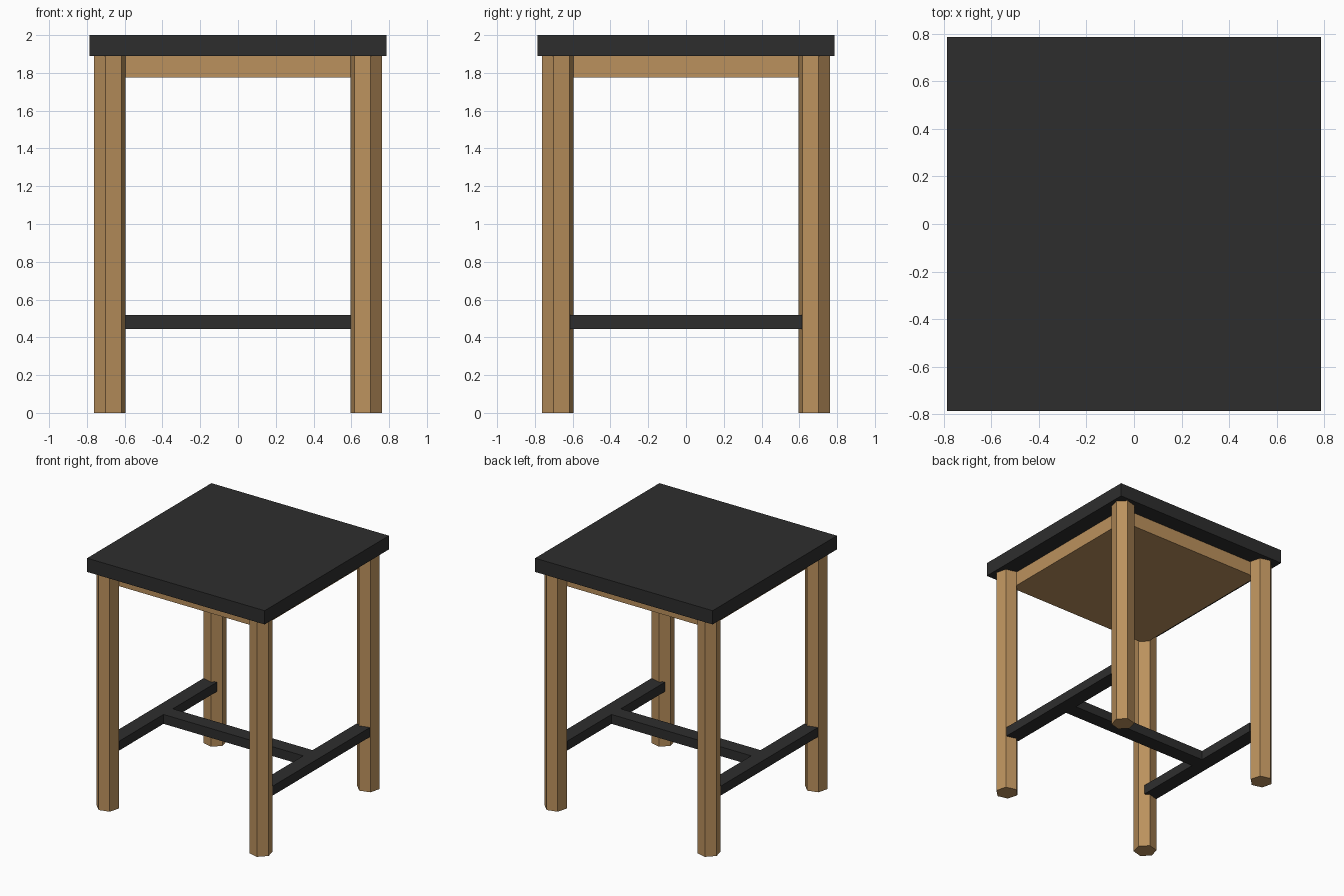
import bpy
import bmesh
import math

if "Cube" in bpy.data.objects:
    bpy.data.objects.remove(bpy.data.objects["Cube"])


def material(name, color):
    m = bpy.data.materials.new(name)
    m.diffuse_color = (*color, 1.0)
    m.use_nodes = True
    m.node_tree.nodes["Principled BSDF"].inputs["Base Color"].default_value = m.diffuse_color
    return m


BLACK = material("matte black", (0.027, 0.027, 0.027))
WOOD = material("warm wood", (0.50, 0.285, 0.11))


def finish(name, bm, mat):
    mesh = bpy.data.meshes.new(name)
    bm.to_mesh(mesh)
    bm.free()
    mesh.materials.append(mat)
    obj = bpy.data.objects.new(name, mesh)
    bpy.context.collection.objects.link(obj)
    return obj


def box(name, lo, hi, mat):
    bm = bmesh.new()
    bmesh.ops.create_cube(bm, size=1)
    for v in bm.verts:
        v.co = [(a + b) / 2 + c * (b - a) for a, b, c in zip(lo, hi, v.co)]
    return finish(name, bm, mat)


def leg(name, sx, sy):
    # Hexagonal post with one flat side facing the outer corner
    bm = bmesh.new()
    outward = math.atan2(sy, sx)
    ring = []
    for i in range(6):
        a = outward + math.radians(30 + 60 * i)
        ring.append(bm.verts.new((sx * 0.678 + 0.086 * math.cos(a),
                                  sy * 0.678 + 0.086 * math.sin(a), 0)))
    base = bm.faces.new(ring)
    top = bmesh.ops.extrude_face_region(bm, geom=[base])["geom"]
    for v in top:
        if isinstance(v, bmesh.types.BMVert):
            v.co.z = SEAT_Z
    bmesh.ops.recalc_face_normals(bm, faces=bm.faces)
    return finish(name, bm, WOOD)


SEAT_Z = 1.89
BAR_Z = (0.443, 0.518)

# Seat slab and the solid wooden block under it
box("seat", (-0.785, -0.785, SEAT_Z), (0.785, 0.785, 2.0), BLACK)
box("seat_frame", (-0.65, -0.65, 1.775), (0.65, 0.65, SEAT_Z), WOOD)

# Four legs
for sx, side in ((-1, "left"), (1, "right")):
    for sy, end in ((-1, "front"), (1, "back")):
        leg(f"{end}_{side}_leg", sx, sy)

# H-shaped footrest
for side, x in (("left", -0.677), ("right", 0.677)):
    box(f"{side}_stretcher", (x - 0.059, -0.615, BAR_Z[0]),
        (x + 0.059, 0.615, BAR_Z[1]), BLACK)
box("cross_stretcher", (-0.618, -0.059, BAR_Z[0]),
    (0.618, 0.059, BAR_Z[1]), BLACK)
